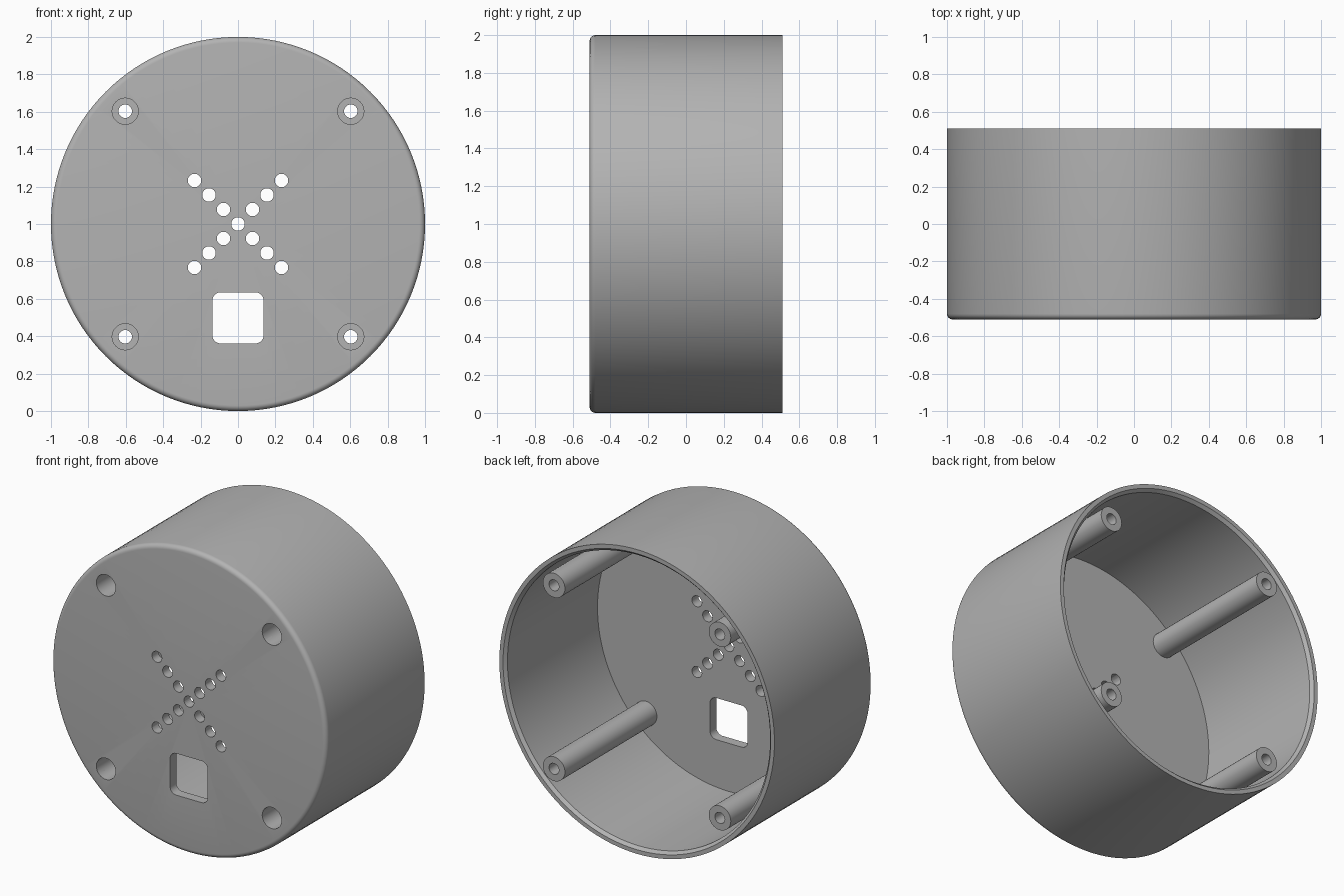
import bpy, bmesh, math
from mathutils import Matrix, Vector

if "Cube" in bpy.data.objects:
    bpy.data.objects.remove(bpy.data.objects["Cube"], do_unlink=True)

FRONT, BACK, FLOOR = -0.51, 0.51, -0.445
AXIS_Z = 1.0
POST = 0.603

grey = bpy.data.materials.new("plain grey")
grey.use_nodes = True
colour = (0.45, 0.45, 0.45, 1)
grey.diffuse_color = colour
grey.node_tree.nodes["Principled BSDF"].inputs["Base Color"].default_value = colour


def finish(name, bm):
    bmesh.ops.remove_doubles(bm, verts=bm.verts, dist=1e-5)
    bmesh.ops.recalc_face_normals(bm, faces=bm.faces)
    mesh = bpy.data.meshes.new(name)
    bm.to_mesh(mesh)
    bm.free()
    mesh.materials.append(grey)
    obj = bpy.data.objects.new(name, mesh)
    bpy.context.collection.objects.link(obj)
    return obj


def smooth(obj):
    bpy.ops.object.select_all(action='DESELECT')
    obj.select_set(True)
    bpy.context.view_layer.objects.active = obj
    bpy.ops.object.shade_smooth_by_angle(angle=math.radians(30))


def lathe(name, profile, x, z, steps, closed=False):
    """Turn (radius, y) points around an axis parallel to y."""
    bm = bmesh.new()
    verts = [bm.verts.new((x + r, y, z)) for r, y in profile]
    edges = [bm.edges.new(pair) for pair in zip(verts, verts[1:])]
    if closed:
        edges.append(bm.edges.new((verts[-1], verts[0])))
    bmesh.ops.spin(bm, geom=verts + edges, cent=(x, 0, z), axis=(0, 1, 0),
                   angle=math.tau, steps=steps, use_merge=True)
    return finish(name, bm)


def add_prism(bm, outline):
    """Closed prism through the front plate."""
    y0, y1 = FRONT - 0.1, FLOOR + 0.1
    face = bm.faces.new([bm.verts.new((x, y0, z)) for x, z in outline])
    new = bmesh.ops.extrude_face_region(bm, geom=[face])["geom"]
    moved = [v for v in new if isinstance(v, bmesh.types.BMVert)]
    bmesh.ops.translate(bm, verts=moved, vec=(0, y1 - y0, 0))


def arc(x, z, r, start, sweep, count):
    return [(x + r * math.cos(start + sweep * i / count),
             z + r * math.sin(start + sweep * i / count)) for i in range(count)]


# Cup-shaped housing: rounded front edge, chamfered inner rim
fillet = 0.03
edge = [(1 - fillet + px, FRONT + fillet + py)
        for px, py in arc(0, 0, fillet, -math.pi / 2, math.pi / 2, 6)]
housing = lathe("housing", [(0, FRONT)] + edge + [
    (1, FRONT + fillet), (1, BACK), (0.973, BACK), (0.955, BACK - 0.02),
    (0.955, FLOOR), (0, FLOOR)], 0, AXIS_Z, 128)

# Openings in the front plate
corners = [(sx * POST, AXIS_Z + sz * POST) for sx in (-1, 1) for sz in (-1, 1)]
cut = bmesh.new()
for x, z in corners:
    add_prism(cut, arc(x, z, 0.07, 0, math.tau, 32))
sound_holes = {(i * s, i) for i in range(-3, 4) for s in (-1, 1)}
for i, k in sorted(sound_holes):
    add_prism(cut, arc(i * 0.0775, AXIS_Z + k * 0.0775, 0.036, 0, math.tau, 24))
window = []
for q, (sx, sz) in enumerate([(1, 1), (-1, 1), (-1, -1), (1, -1)]):
    window += arc(sx * 0.092, 0.498 + sz * 0.092, 0.045,
                  q * math.pi / 2, math.pi / 2 * 8 / 7, 8)
add_prism(cut, window)
cutter = finish("opening_cutter", cut)
cutter.hide_render = True

boolean = housing.modifiers.new("openings", 'BOOLEAN')
boolean.operation = 'DIFFERENCE'
boolean.solver = 'EXACT'
boolean.object = cutter
bpy.context.view_layer.objects.active = housing
bpy.ops.object.modifier_apply(modifier=boolean.name)
bpy.data.objects.remove(cutter, do_unlink=True)
smooth(housing)

# Hollow screw posts with a deep recess from the front
for (x, z), label in zip(corners, ["lower_right", "upper_right", "lower_left", "upper_left"]):
    post = lathe("screw_post_" + label, [
        (0.08, FLOOR), (0.08, BACK), (0.036, BACK), (0.036, BACK - 0.12),
        (0.07, BACK - 0.12), (0.07, FLOOR)], x, z, 32, closed=True)
    smooth(post)
